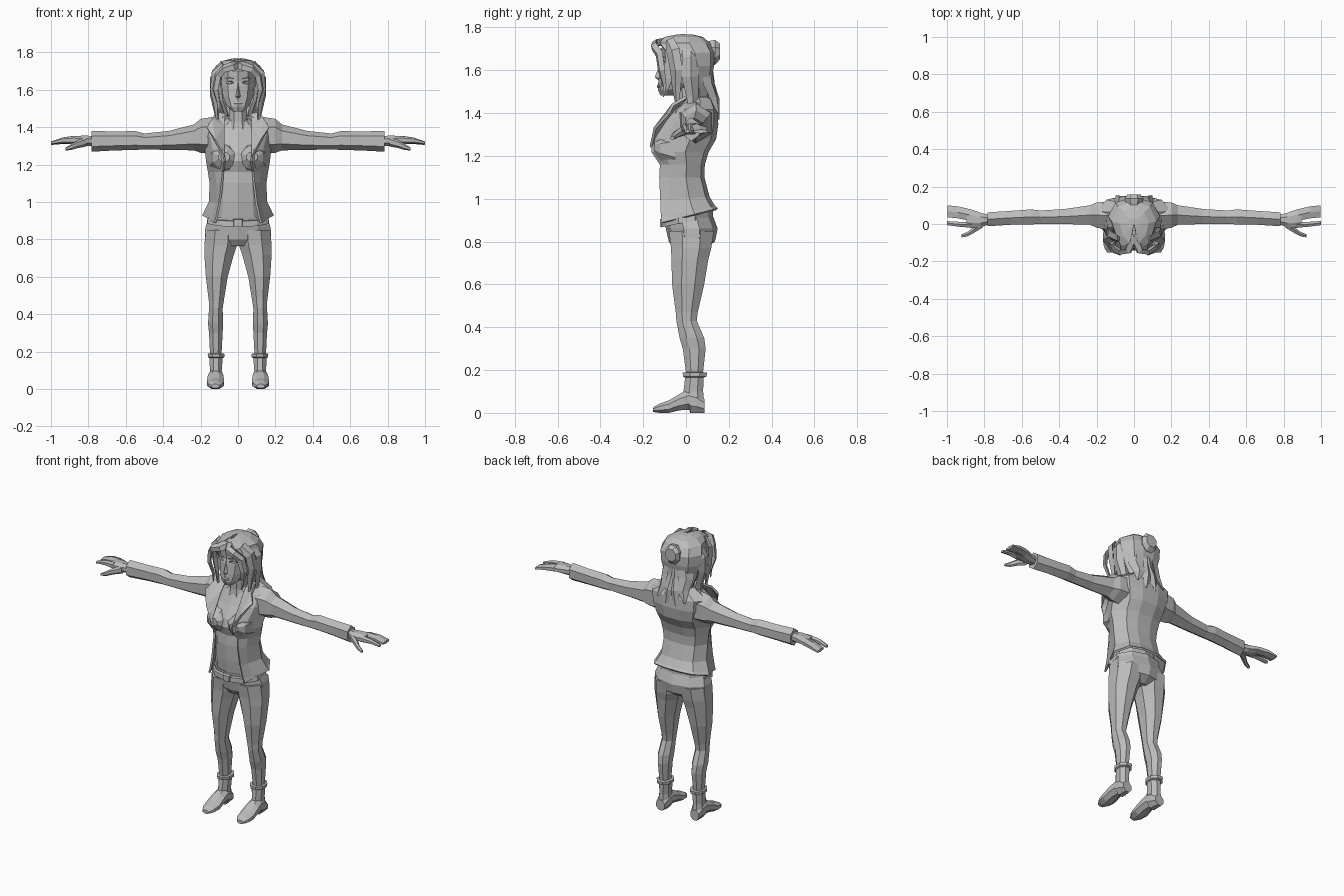
import bpy, bmesh, math
from mathutils import Vector

grey = bpy.data.materials.new("plain grey")
grey.diffuse_color = (0.5, 0.5, 0.5, 1)


def finish(name, bm, mirror=False, thick=0):
    bmesh.ops.remove_doubles(bm, verts=bm.verts, dist=0.0005)
    bmesh.ops.recalc_face_normals(bm, faces=bm.faces)
    me = bpy.data.meshes.new(name)
    bm.to_mesh(me)
    bm.free()
    me.materials.append(grey)
    ob = bpy.data.objects.new(name, me)
    bpy.context.collection.objects.link(ob)
    if thick:
        m = ob.modifiers.new("thickness", 'SOLIDIFY')
        m.thickness = thick
        m.offset = 0
    if mirror:
        ob.modifiers.new("mirror", 'MIRROR').use_mirror_merge = False
    return ob


def loft(name, rings, mirror=False, closed=True, thick=0):
    """Skin a list of rings; closed rings get end caps."""
    bm = bmesh.new()
    vs = [[bm.verts.new(p) for p in r] for r in rings]
    n = len(rings[0])
    for a, b in zip(vs, vs[1:]):
        for i in range(n if closed else n - 1):
            j = (i + 1) % n
            bm.faces.new((a[i], a[j], b[j], b[i]))
    if closed:
        bm.faces.new(vs[0])
        bm.faces.new(vs[-1])
    return finish(name, bm, mirror, thick)


def ring(axis, t, a0, a1, b0, b1, tilt=0, n=8):
    """Flat-sided ring filling a rectangle on the plane axis = t."""
    pts = []
    for i in range(n):
        ang = 2 * math.pi * (i + 0.5) / n
        k = 1 / math.cos(math.pi / n)
        a = (a0 + a1) / 2 + (a1 - a0) / 2 * k * math.cos(ang)
        b = (b0 + b1) / 2 + (b1 - b0) / 2 * k * math.sin(ang)
        pts.append({'x': (t, a, b), 'y': (a, t, b),
                    'z': (a, b, t + tilt * b)}[axis])
    return pts


def limb(name, axis, rows, mirror=True, n=8):
    return loft(name, [ring(axis, *r, n=n) for r in rows], mirror)


def shell(name, rows, thick):
    """Garment or hair shell open at the front: z, half width, front, back, opening, tilt."""
    rings = []
    for z, w, yf, yb, e, tilt in rows:
        half = [(e, yf), (max(w * .76, e), yf * .78 + yb * .22), (w, yf * .4 + yb * .6),
                (w * .72, yf * .08 + yb * .92), (w * .3, yb)]
        pts = half + [(-x, y) for x, y in reversed(half)]
        rings.append([(x, y, z + tilt * y) for x, y in pts])
    return loft(name, rings, closed=False, thick=thick)


def lock(name, path, mirror=True):
    """Flattened tapering strand: x, y, z, half width, half thickness."""
    rings = []
    for i, (x, y, z, w, t) in enumerate(path):
        p = Vector((x, y, z))
        tan = Vector(path[min(i + 1, len(path) - 1)][:3]) - Vector(path[max(i - 1, 0)][:3])
        side = tan.cross(Vector((x, y, 0.3 * (z - 1.6)))).normalized()
        out = side.cross(tan).normalized()
        rings.append([p + side * w, p + out * t, p - side * w, p - out * t])
    return loft(name, rings, mirror)


def plate(name, pts, thick, mirror=True):
    bm = bmesh.new()
    bm.faces.new([bm.verts.new(p) for p in pts])
    bmesh.ops.triangulate(bm, faces=bm.faces)
    return finish(name, bm, mirror, thick)


# Trousers
limb("trouser_leg", 'z', [
    (.15, .09, .148, .005, .075), (.30, .082, .155, -.015, .092), (.35, .08, .16, -.03, .085),
    (.43, .082, .155, -.045, .05), (.47, .076, .156, -.048, .055), (.60, .055, .172, -.065, .085),
    (.72, .022, .18, -.068, .105), (.77, .004, .18, -.07, .118), (.85, .0, .172, -.08, .13)])
limb("hips", 'z', [(.765, -.09, .09, -.05, .085), (.80, -.176, .176, -.075, .13),
                   (.86, -.175, .175, -.088, .142), (.92, -.155, .155, -.1, .12)], False, 10)
# Belt and buckle
loft("belt", [ring('z', z, -w, w, -.113, .12, .2, 10)
              for z, w in ((.89, .155), (.89, .165), (.92, .162), (.92, .15))])
limb("buckle", 'y', [(-.122, -.022, .022, .872, .905), (-.105, -.026, .026, .868, .909)], False, 4)

# Boots
limb("boot_shaft", 'z', [(.05, .085, .155, -.005, .085), (.10, .087, .15, -.012, .08),
                         (.165, .082, .153, -.004, .082), (.17, .073, .161, -.014, .096),
                         (.188, .072, .162, -.016, .098), (.19, .085, .15, 0, .08)])
limb("boot_foot", 'y', [
    (.086, .092, .15, 0, .065), (.05, .082, .156, 0, .1), (.02, .08, .158, 0, .11),
    (.015, .08, .158, .014, .11), (-.03, .077, .163, .012, .088), (-.08, .074, .167, 0, .058),
    (-.125, .082, .16, 0, .042), (-.153, .1, .143, .004, .026)])

# Shirt, chest and neck
limb("shirt", 'z', [
    (.89, -.14, .14, -.095, .11), (1.0, -.13, .13, -.108, .09), (1.1, -.125, .125, -.113, .07),
    (1.16, -.135, .135, -.108, .075), (1.22, -.145, .145, -.13, .09), (1.27, -.15, .15, -.12, .115),
    (1.34, -.14, .14, -.075, .12), (1.41, -.10, .10, -.04, .11), (1.45, -.055, .055, -.03, .08)],
     False, 10)
limb("bust", 'y', [(-.05, .005, .15, 1.14, 1.32), (-.12, .012, .135, 1.18, 1.29),
                   (-.148, .045, .105, 1.215, 1.265)])
limb("neck", 'z', [(1.36, -.07, .07, -.055, .08), (1.43, -.05, .05, -.045, .065),
                   (1.55, -.046, .046, -.05, .05)], False)

# Open jacket with lapels and sleeves
shell("jacket", [
    (.915, .187, -.112, .145, .125, .25), (.935, .178, -.115, .132, .115, .2),
    (1.0, .15, -.118, .105, .098, .05), (1.1, .146, -.122, .08, .085, 0),
    (1.16, .155, -.118, .082, .08, 0), (1.22, .165, -.158, .1, .07, 0),
    (1.28, .172, -.155, .135, .08, 0), (1.35, .192, -.1, .145, .09, 0),
    (1.415, .2, -.045, .14, .095, 0), (1.455, .105, -.02, .12, .075, .1)], .012)
plate("lapel", [(.07, .0, 1.47), (.075, -.06, 1.40), (.075, -.165, 1.24), (.125, -.145, 1.33),
                (.165, -.085, 1.395), (.14, -.06, 1.44), (.12, .0, 1.475)], .014)
shell("collar", [(1.40, .15, -.05, .14, .11, 0), (1.47, .1, -.01, .105, .075, 0)], .016)
limb("sleeve", 'x', [
    (.14, -.03, .12, 1.27, 1.44), (.2, -.02, .115, 1.275, 1.432), (.235, -.004, .1, 1.285, 1.405),
    (.37, 0, .08, 1.285, 1.373), (.5, 0, .072, 1.286, 1.36), (.55, -.002, .078, 1.285, 1.372),
    (.66, -.004, .07, 1.282, 1.37), (.782, -.012, .062, 1.276, 1.372)], n=6)

# Hands
limb("palm", 'x', [(.77, 0, .048, 1.3, 1.352), (.82, -.018, .06, 1.3, 1.355),
                   (.87, -.022, .078, 1.31, 1.352), (.895, -.015, .082, 1.312, 1.348)])
limb("fingers", 'x', [(.88, .018, .08, 1.312, 1.35), (.94, .03, .094, 1.312, 1.342),
                      (.998, .036, .1, 1.306, 1.322)], n=6)
limb("index_finger", 'x', [(.87, -.02, .012, 1.312, 1.35), (.94, -.014, .012, 1.315, 1.342),
                           (1.0, -.006, .016, 1.308, 1.322)], n=6)
limb("thumb", 'x', [(.81, -.02, .015, 1.3, 1.345), (.86, -.05, -.018, 1.29, 1.325),
                    (.89, -.066, -.042, 1.28, 1.308), (.922, -.072, -.055, 1.276, 1.29)], n=6)

# Head and face
limb("head", 'z', [
    (1.483, -.028, .028, -.118, -.05), (1.51, -.058, .058, -.128, 0), (1.56, -.08, .08, -.124, .06),
    (1.62, -.088, .088, -.118, .09), (1.645, -.09, .09, -.11, .1), (1.70, -.085, .085, -.115, .09),
    (1.735, -.06, .06, -.08, .06)], False, 10)
loft("nose", [[(-.006, -.112, 1.635), (.006, -.112, 1.635), (0, -.12, 1.635)],
              [(-.017, -.118, 1.56), (.017, -.118, 1.56), (0, -.146, 1.567)],
              [(-.01, -.118, 1.55), (.01, -.118, 1.55), (0, -.125, 1.55)]])
plate("eye", [(.02, -.121, 1.635), (.035, -.12, 1.646), (.058, -.106, 1.645),
              (.066, -.1, 1.637), (.045, -.116, 1.63)], .006)
plate("eyebrow", [(.016, -.124, 1.656), (.05, -.119, 1.668), (.072, -.1, 1.66),
                  (.05, -.119, 1.661)], .008)
limb("lips", 'z', [(1.516, -.012, .012, -.132, -.115), (1.525, -.026, .026, -.134, -.11),
                   (1.534, -.012, .012, -.132, -.115)], False, 6)

# Hair cap, bun and strands
shell("hair_cap", [
    (1.46, .075, .03, .095, .06, 0), (1.54, .105, -.02, .105, .088, 0),
    (1.62, .125, -.05, .122, .1, 0), (1.68, .13, -.085, .125, .098, 0),
    (1.722, .112, -.12, .105, .06, 0), (1.747, .075, -.1, .075, .02, 0),
    (1.758, .03, -.04, .03, .008, 0), (1.759, .001, 0, .001, 0, 0)], .018)
limb("bun", 'y', [(.07, -.035, .035, 1.645, 1.715), (.1, -.046, .046, 1.63, 1.735),
                  (.135, -.05, .05, 1.625, 1.742), (.158, -.036, .036, 1.65, 1.725)], False)
lock("fringe", [(0, -.085, 1.738, .03, .014), (.03, -.145, 1.725, .026, .016),
                (.075, -.15, 1.712, .022, .016), (.108, -.125, 1.675, .024, .014),
                (.122, -.115, 1.6, .022, .012), (.105, -.1, 1.53, .012, .009),
                (.1, -.105, 1.475, .003, .003)])
lock("temple_lock", [(.08, -.08, 1.735, .03, .014), (.127, -.06, 1.69, .034, .016),
                     (.134, -.045, 1.6, .03, .016), (.118, -.045, 1.52, .022, .013),
                     (.108, -.04, 1.41, .004, .004)])
lock("side_lock", [(.09, .02, 1.725, .04, .014), (.135, .02, 1.66, .04, .016),
                   (.134, .02, 1.57, .04, .016), (.115, .03, 1.48, .03, .013),
                   (.11, .03, 1.37, .005, .004)])
lock("back_lock", [(.06, .1, 1.62, .04, .014), (.075, .105, 1.54, .045, .018),
                   (.07, .13, 1.47, .035, .016), (.095, .15, 1.40, .006, .005)])
lock("nape_lock", [(.005, .11, 1.62, .05, .014), (.01, .115, 1.53, .05, .02),
                   (.02, .14, 1.46, .035, .018), (.035, .152, 1.37, .006, .005)])
lock("crown_lock", [(.01, -.1, 1.742, .02, .01), (.035, -.02, 1.752, .028, .011),
                    (.05, .06, 1.735, .026, .011), (.04, .105, 1.7, .014, .008)])
